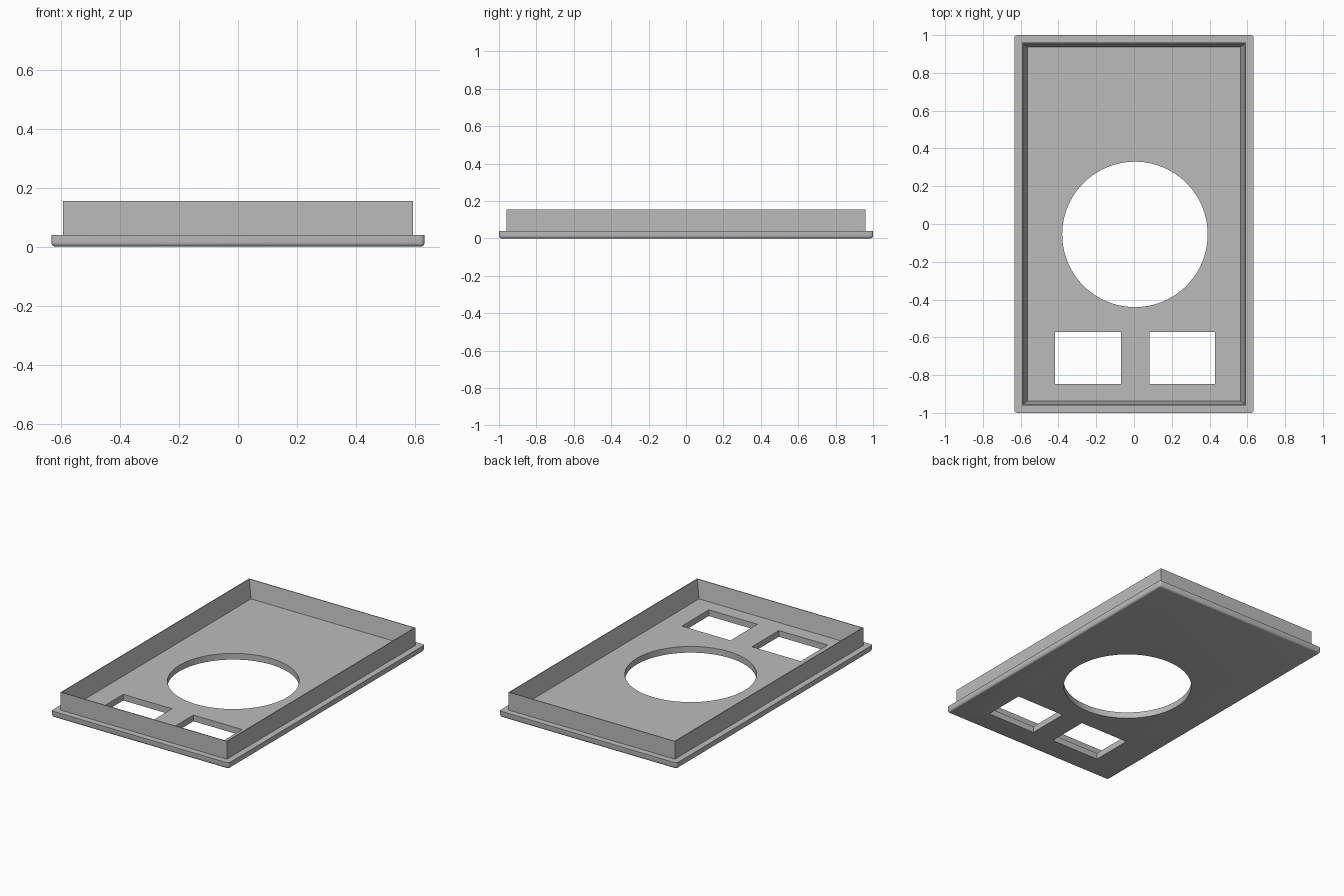
import bpy
import bmesh
import math

cube = bpy.data.objects.get("Cube")
if cube:
    bpy.data.objects.remove(cube, do_unlink=True)

grey = bpy.data.materials.new("plain grey")
grey.use_nodes = True
colour = (0.5, 0.5, 0.5, 1)
grey.diffuse_color = colour
grey.node_tree.nodes["Principled BSDF"].inputs["Base Color"].default_value = colour


def add_object(name, bm):
    bmesh.ops.recalc_face_normals(bm, faces=bm.faces)
    mesh = bpy.data.meshes.new(name)
    bm.to_mesh(mesh)
    bm.free()
    mesh.materials.append(grey)
    obj = bpy.data.objects.new(name, mesh)
    bpy.context.collection.objects.link(obj)
    return obj


def block(bm, x0, x1, y0, y1, z0, z1):
    verts = bmesh.ops.create_cube(bm, size=1)["verts"]
    bmesh.ops.scale(bm, vec=(x1 - x0, y1 - y0, z1 - z0), verts=verts)
    bmesh.ops.translate(bm, vec=((x0 + x1) / 2, (y0 + y1) / 2, (z0 + z1) / 2), verts=verts)


# Face plate with rounded lower and corner edges
TOP = 0.04
bm = bmesh.new()
block(bm, -0.633, 0.633, -1, 1, 0, TOP)
rounded = [e for e in bm.edges if min(v.co.z for v in e.verts) < 0.001]
bmesh.ops.bevel(bm, geom=rounded, offset=0.014, segments=4, profile=0.5, affect='EDGES')
plate = add_object("face_plate", bm)

# Cutters for the round opening and the two rectangular windows
bm = bmesh.new()
round_hole = bmesh.ops.create_cone(bm, cap_ends=True, segments=96, radius1=0.385, radius2=0.385, depth=0.4)
bmesh.ops.translate(bm, vec=(0.005, -0.055, 0), verts=round_hole["verts"])
for left, right in ((-0.418, -0.07), (0.083, 0.43)):
    block(bm, left, right, -0.846, -0.572, -0.2, 0.2)
cutter = add_object("opening_cutter", bm)
cutter.hide_render = True
cutter.hide_viewport = True

cut = plate.modifiers.new("openings", 'BOOLEAN')
cut.object = cutter
cut.operation = 'DIFFERENCE'
cut.solver = 'EXACT'

# Raised rim: upright outside, tapered inside, narrow lip on top
bm = bmesh.new()
loops = []
for x, y, z in ((0.593, 0.96, TOP), (0.593, 0.96, 0.155),
                (0.588, 0.955, 0.155), (0.563, 0.937, TOP)):
    loops.append([bm.verts.new((sx * x, sy * y, z))
                  for sx, sy in ((-1, -1), (1, -1), (1, 1), (-1, 1))])
for a, b in zip(loops, loops[1:] + loops[:1]):
    for i in range(4):
        j = (i + 1) % 4
        bm.faces.new((a[i], a[j], b[j], b[i]))
rim = add_object("raised_rim", bm)

# Smooth the round edges, keep the corners crisp
bpy.ops.object.select_all(action='DESELECT')
plate.select_set(True)
bpy.context.view_layer.objects.active = plate
bpy.ops.object.modifier_apply(modifier=cut.name)
bpy.ops.object.shade_smooth_by_angle(angle=math.radians(35))
bpy.data.objects.remove(cutter, do_unlink=True)
